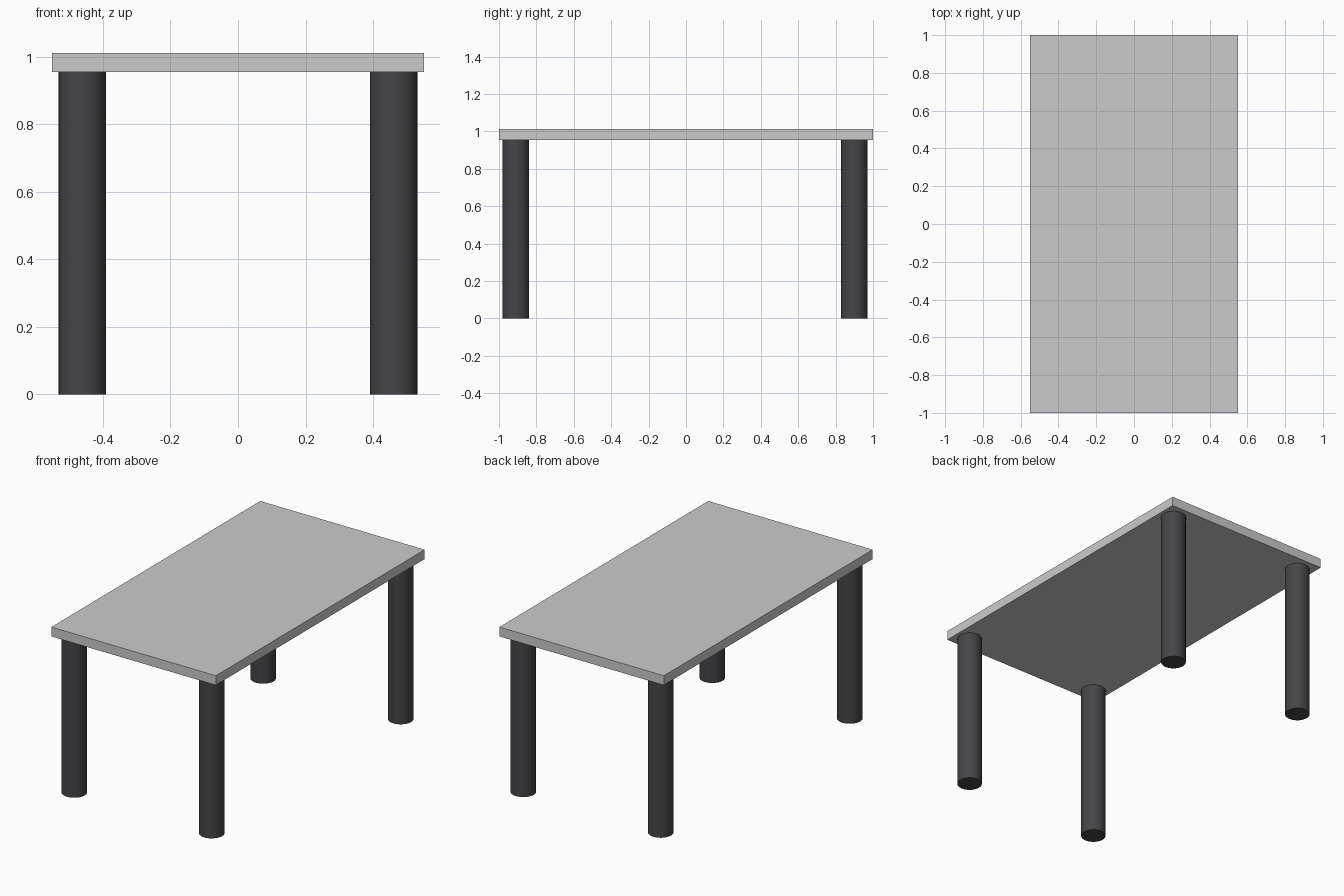
import bpy

if "Cube" in bpy.data.objects:
    bpy.data.objects.remove(bpy.data.objects["Cube"])

LEG_RADIUS = 0.07
UNDERSIDE, TOP = 0.955, 1.012

# Dark legs
dark = bpy.data.materials.new("dark_metal")
dark.diffuse_color = (0.06, 0.06, 0.065, 1)
dark.use_nodes = True
dark.node_tree.nodes["Principled BSDF"].inputs["Base Color"].default_value = dark.diffuse_color

# Flat rectangular top
bpy.ops.mesh.primitive_cube_add(size=1, location=(0, 0, (UNDERSIDE + TOP) / 2))
top = bpy.context.object
top.name = "table_top"
top.scale = (1.103, 2.0, TOP - UNDERSIDE)
bpy.ops.object.transform_apply(location=False, rotation=False, scale=True)


# Round legs, one near each corner
def add_leg(name, x, y):
    bpy.ops.mesh.primitive_cylinder_add(
        vertices=64, radius=LEG_RADIUS, depth=UNDERSIDE,
        location=(x, y, UNDERSIDE / 2))
    leg = bpy.context.object
    leg.name = name
    leg.data.materials.append(dark)
    bpy.ops.object.shade_smooth_by_angle()


for end, y in (("front", -0.91), ("back", 0.90)):
    for side, x in (("left", -0.461), ("right", 0.461)):
        add_leg(f"{end}_{side}_leg", x, y)
